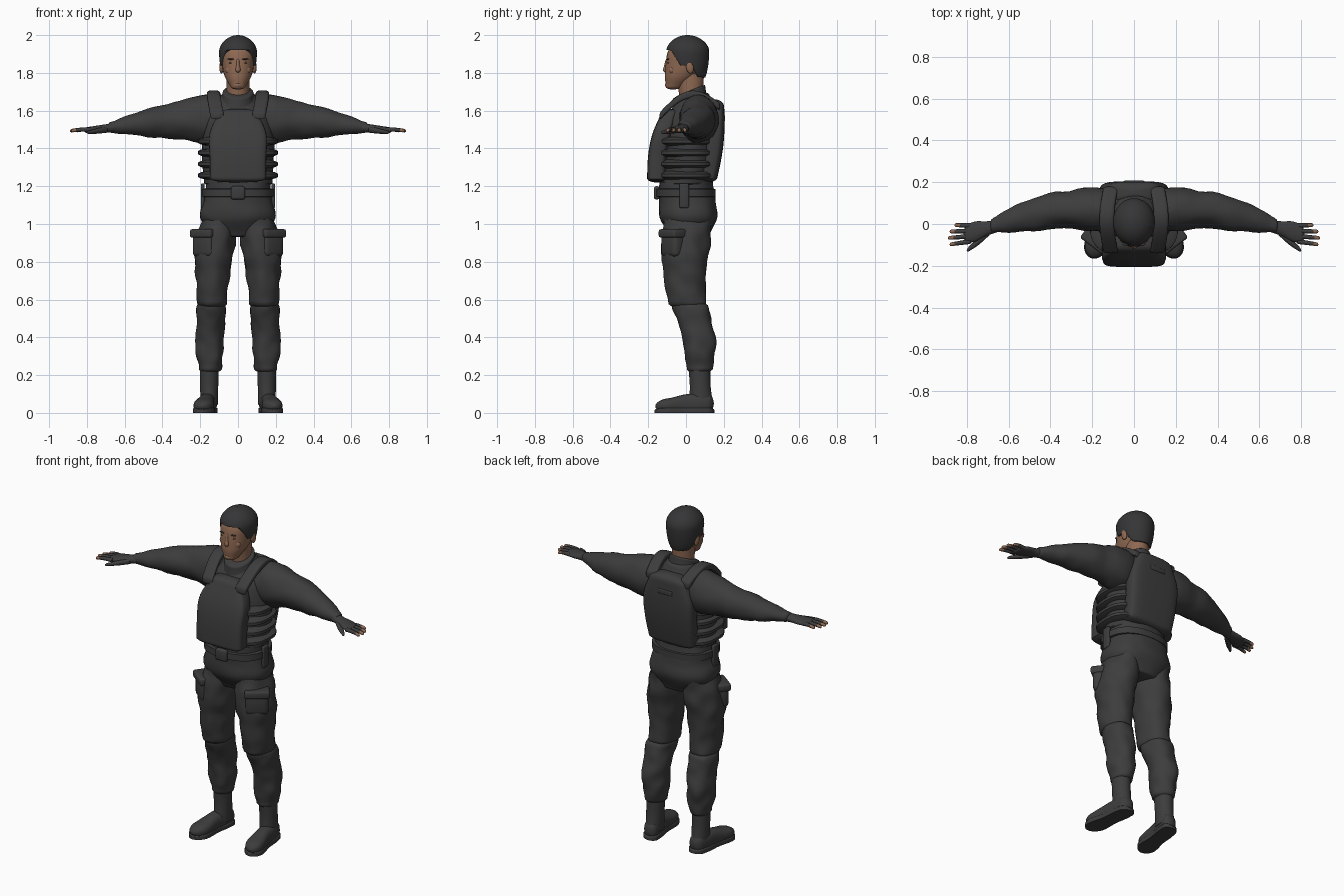
import bpy, bmesh, math
from mathutils import Vector, Matrix, noise

if "Cube" in bpy.data.objects:
    bpy.data.objects.remove(bpy.data.objects["Cube"], do_unlink=True)


def material(name, red, green, blue):
    mat = bpy.data.materials.new(name)
    mat.use_nodes = True
    mat.diffuse_color = (red, green, blue, 1)
    shader = next(node for node in mat.node_tree.nodes if node.type == 'BSDF_PRINCIPLED')
    shader.inputs["Base Color"].default_value = (red, green, blue, 1)
    shader.inputs["Roughness"].default_value = .9
    return mat


CLOTH = material("charcoal cloth", .046, .046, .046)
HAIR = material("black hair", .036, .036, .038)
SKIN = material("brown skin", .27, .14, .085)
LIP = material("dark skin", .17, .08, .05)


def finish(bm, name, mats, angle):
    bmesh.ops.recalc_face_normals(bm, faces=bm.faces)
    mesh = bpy.data.meshes.new(name)
    bm.to_mesh(mesh)
    bm.free()
    for mat in mats:
        mesh.materials.append(mat)
    obj = bpy.data.objects.new(name, mesh)
    bpy.context.collection.objects.link(obj)
    bpy.ops.object.select_all(action='DESELECT')
    obj.select_set(True)
    bpy.context.view_layer.objects.active = obj
    bpy.ops.object.shade_smooth_by_angle(angle=math.radians(angle))


def profile(values, t):
    """Smooth curve through evenly spaced values."""
    last = len(values) - 1
    i = min(int(t * last), max(last - 1, 0))
    f = t * last - i
    a, b, c, d = (values[min(max(i + k, 0), last)] for k in (-1, 0, 1, 2))
    return b + f * ((c - a) / 2 + f * ((a * 2 - b * 5 + c * 4 - d) / 2
                                       + f * (b * 3 - a - c * 3 + d) / 2))


def rounding(t, length):
    """Quarter-ellipse falloff at an end of a loft."""
    return math.sqrt(max(1 - (1 - t / length) ** 2, .01)) if t < length else 1


def loft(name, start, end, widths, depths, bow=(0, 0, 0), caps=(.02, .02), power=2,
         side=1, mats=(CLOTH,), n=32, steps=28, wrinkle=0, deform=None, rule=None, angle=50):
    """Superellipse sections along a bowed line, square to its main axis."""
    start, end, bow = Vector(start), Vector(end), Vector(bow)
    span = end - start
    main = max(range(3), key=lambda k: abs(span[k]))
    across, along = [k for k in range(3) if k != main]
    bm = bmesh.new()
    loops = []
    for step in range(steps + 1):
        t = (1 - math.cos(math.pi * step / steps)) / 2
        centre = start + span * t + bow * math.sin(math.pi * t)
        scale = rounding(t, caps[0]) * rounding(1 - t, caps[1])
        loop = []
        for j in range(n):
            ang = math.tau * j / n
            c, s = math.cos(ang), math.sin(ang)
            out = Vector((0, 0, 0))
            out[across] = math.copysign(abs(c) ** (2 / power), c) * profile(widths, t)
            out[along] = math.copysign(abs(s) ** (2 / power), s) * profile(depths, t)
            v = centre + out * scale
            v += out.normalized() * wrinkle * noise.noise(v * 14)
            if deform:
                v = deform(v)
            v.x *= side
            loop.append(bm.verts.new(v))
        loops.append(loop)
    for low, high in zip(loops, loops[1:]):
        for j in range(n):
            k = (j + 1) % n
            bm.faces.new((low[j], low[k], high[k], high[j]))
    bm.faces.new(loops[0])
    bm.faces.new(loops[-1])
    if rule:
        for face in bm.faces:
            face.material_index = rule(face.calc_center_median())
    finish(bm, name, mats, angle)


def block(name, loc, size, turn=0, bevel=.012):
    bm = bmesh.new()
    place = Matrix.Translation(loc) @ Matrix.Rotation(turn, 4, 'Z') @ Matrix.Diagonal((*size, 1))
    bmesh.ops.create_cube(bm, size=1, matrix=place)
    bmesh.ops.bevel(bm, geom=bm.edges[:], offset=bevel, segments=3, affect='EDGES', profile=.5)
    finish(bm, name, (CLOTH,), 40)


def ball(name, loc, size, mat, tilt=0):
    bm = bmesh.new()
    place = Matrix.Translation(loc) @ Matrix.Rotation(tilt, 4, 'X') @ Matrix.Diagonal((*size, 1))
    bmesh.ops.create_uvsphere(bm, u_segments=20, v_segments=12, radius=1, matrix=place)
    finish(bm, name, (mat,), 180)


# Torso, pelvis and belt
loft("shirt", (0, 0, 1.2), (0, .05, 1.7), (.18, .19, .19, .17, .08), (.14, .14, .14, .13, .07), wrinkle=.006)
loft("trouser_seat", (0, 0, 1.23), (0, .02, .93), (.17, .18, .2, .12), (.14, .15, .15, .1),
     power=2.3, wrinkle=.006)
loft("belt", (0, 0, 1.14), (0, 0, 1.19), [.19], [.157], caps=(.1, .1), power=2.3)
block("belt_buckle", (0, -.155, 1.165), (.075, .03, .07))

# Armoured vest: ribbed flanks, front and back plates
for row in range(4):
    z = 1.225 + row * .06
    loft(f"vest_rib_{row + 1}", (0, 0, z), (0, 0, z + .065), [.212], [.155], caps=(.4, .4), power=2.8, steps=12)
loft("vest_front", (0, -.155, 1.22), (0, -.08, 1.61), (.15, .15, .15, .1), (.05, .05, .05, .04),
     bow=(0, -.025, 0), caps=(.05, .05), power=5)
loft("vest_back", (0, .11, 1.22), (0, .15, 1.66), (.15, .16, .16, .11), [.05],
     bow=(0, .02, 0), caps=(.05, .08), power=4)
block("drag_handle", (0, .2, 1.56), (.1, .015, .03), bevel=.006)

# Collar slopes down toward the throat
loft("collar", (0, .02, 1.6), (0, .015, 1.71), (.12, .09, .08), (.1, .09, .085), caps=(.02, .1),
     deform=lambda v: v + Vector((0, 0, (v.y - .02) * .43)))
loft("neck", (0, .03, 1.62), (0, .02, 1.8), [.06], (.06, .065, .075), mats=(SKIN,))

# Head
loft("head", (0, -.07, 1.712), (0, .007, 1.985), (.035, .07, .085, .087, .04),
     (.04, .082, .106, .103, .05), bow=(0, .03, 0), caps=(.05, .1), power=2.15, mats=(SKIN,), angle=180)


def hairline(y):
    """Lower hair edge: brow, temple, sideburn, nape."""
    stops = [(-.2, 1.93), (-.08, 1.92), (-.03, 1.84), (.03, 1.84), (.06, 1.78), (.2, 1.76)]
    for (y0, z0), (y1, z1) in zip(stops, stops[1:]):
        if y <= y1:
            return z0 + (z1 - z0) * (y - y0) / (y1 - y0)


loft("hair", (0, .012, 1.74), (0, .008, 2), (.06, .086, .098, .1, .095), (.08, .1, .111, .114, .11),
     caps=(.02, .35), mats=(HAIR,), n=64, steps=40, angle=60,
     deform=lambda v: Vector((v.x, v.y, max(v.z, hairline(v.y)))))

# Face
loft("nose", (0, -.1, 1.875), (0, -.108, 1.802), (.008, .01, .018), (.008, .012, .018),
     caps=(.2, .3), mats=(SKIN,), n=16, angle=180)
ball("upper_lip", (0, -.092, 1.779), (.025, .012, .005), LIP)
ball("lower_lip", (0, -.09, 1.769), (.02, .012, .006), LIP)
ball("chin", (0, -.094, 1.735), (.024, .017, .016), SKIN)

for side, word in ((1, "left"), (-1, "right")):
    ball(word + "_ear", (side * .087, .02, 1.83), (.012, .02, .034), SKIN, tilt=.2)
    ball(word + "_eye", (side * .035, -.092, 1.853), (.014, .008, .005), LIP)
    ball(word + "_brow", (side * .035, -.096, 1.873), (.02, .008, .004), HAIR)
    ball(word + "_cheek", (side * .046, -.072, 1.815), (.022, .02, .022), SKIN)

    # Shoulder strap and sleeve
    loft(word + "_shoulder_strap", (.11, -.14, 1.57), (.11, .18, 1.62), [.035], [.02],
         bow=(.02, 0, .09), power=4, side=side)
    loft(word + "_sleeve", (.06, .06, 1.56), (.69, -.01, 1.51), (.09, .105, .09, .083, .065, .035),
         (.1, .126, .1, .083, .055, .03), bow=(0, .04, .01), wrinkle=.009, side=side)

    # Fingerless glove, fingers and thumb
    loft(word + "_glove", (.65, -.008, 1.51), (.815, -.05, 1.496), (.03, .035, .048, .042),
         (.025, .02, .015), caps=(.02, .1), side=side)
    for i in range(4):
        reach = .89 - .008 * (i - 2) ** 2
        loft(f"{word}_finger_{i + 1}", (.78, -.008 - .025 * i, 1.498), (reach, -.005 - .031 * i, 1.493),
             (.012, .009), (.012, .009), bow=(0, 0, .004), caps=(.02, .1), n=12,
             mats=(CLOTH, SKIN), side=side, rule=lambda c: int(abs(c.x) > reach - .025))
    loft(word + "_thumb", (.69, -.035, 1.5), (.8, -.128, 1.484), (.018, .02, .01), (.016, .014, .008),
         caps=(.02, .1), n=16, side=side)

    # Trouser leg: thigh, bloused shin and knee pad
    loft(word + "_thigh", (.1, .01, 1.06), (.137, .01, .55), (.08, .106, .09, .077), (.12, .13, .11, .1),
         bow=(.01, -.015, 0), caps=(.02, .06), wrinkle=.012, side=side)
    loft(word + "_shin", (.137, .01, .6), (.15, .07, .21), (.077, .077, .073, .06), (.1, .09, .085, .068),
         bow=(.005, .025, 0), caps=(.1, .06), wrinkle=.012, side=side)
    ball(word + "_knee_pad", (side * .13, -.045, .655), (.062, .055, .085), CLOTH, tilt=.1)

    # Cargo pocket, flap and belt pouch
    block(word + "_cargo_pocket", (side * .175, -.07, .895), (.13, .075, .14), turn=side * .65, bevel=.025)
    block(word + "_pocket_flap", (side * .178, -.073, .95), (.14, .085, .045), turn=side * .65)
    block(word + "_belt_pouch", (side * .187, -.01, 1.15), (.02, .05, .13), bevel=.008)

    # Boot shaft, foot and sole
    loft(word + "_boot_shaft", (.152, .07, .25), (.153, .08, .04), (.05, .046), (.058, .055, .063), side=side)
    loft(word + "_boot_foot", (.15, .147, .05), (.19, -.162, .035), (.04, .046, .045, .053, .05),
         (.05, .058, .055, .04, .035), caps=(.1, .2), power=2.4, side=side,
         deform=lambda v: Vector((v.x, v.y, max(v.z, .005))))
    loft(word + "_boot_sole", (.15, .15, .014), (.19, -.166, .014), (.044, .05, .047, .056, .054), [.014],
         caps=(.1, .2), power=6, side=side, deform=lambda v: Vector((v.x, v.y, v.z if v.z > .014 else 0)))
